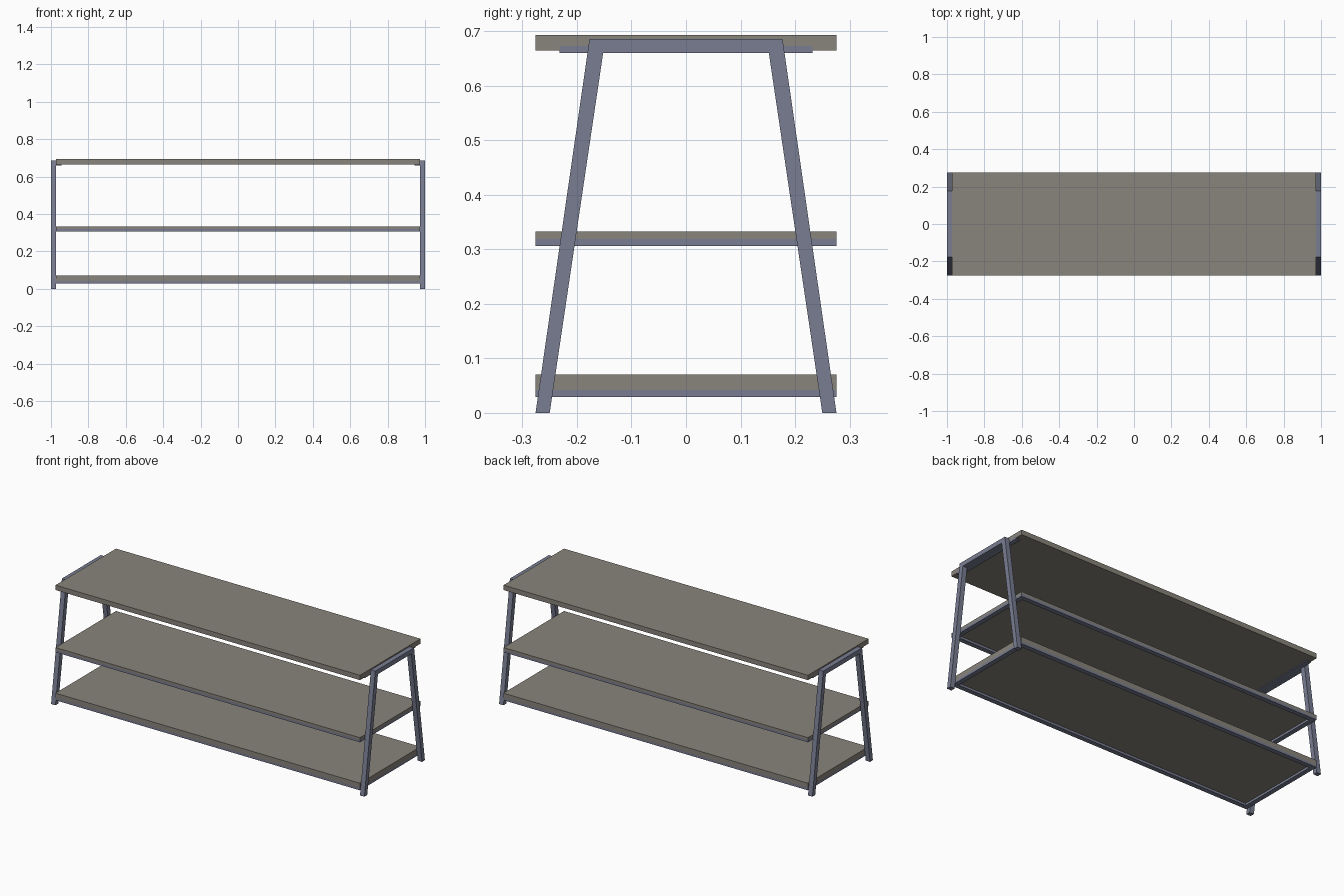
import bpy, bmesh

if "Cube" in bpy.data.objects:
    bpy.data.objects.remove(bpy.data.objects["Cube"])


def material(name, rgb):
    m = bpy.data.materials.new(name)
    m.diffuse_color = (*rgb, 1)
    m.use_nodes = True
    m.node_tree.nodes["Principled BSDF"].inputs["Base Color"].default_value = m.diffuse_color
    return m


WOOD = material("grey_wood", (0.25, 0.23, 0.20))
STEEL = material("blue_grey_steel", (0.19, 0.205, 0.285))


def finish(name, bm, mat):
    bmesh.ops.recalc_face_normals(bm, faces=bm.faces)
    me = bpy.data.meshes.new(name)
    bm.to_mesh(me)
    bm.free()
    me.materials.append(mat)
    ob = bpy.data.objects.new(name, me)
    bpy.context.collection.objects.link(ob)
    return ob


def box(name, x, y, z, mat):
    """Box from (min, max) ranges."""
    bm = bmesh.new()
    bmesh.ops.create_cube(bm, size=1)
    for v in bm.verts:
        v.co = [r[0] if c < 0 else r[1] for c, r in zip(v.co, (x, y, z))]
    return finish(name, bm, mat)


IN, OUT, DEPTH, BAR = 0.972, 1.0, 0.276, 0.027

# Splayed end frames: one half profile, mirrored and extruded in x
half = [(0.152, 0.66), (0.25, 0), (DEPTH, 0), (0.177, 0.686)]
profile = half + [(-y, z) for y, z in reversed(half)]
for side, s in (("left", -1), ("right", 1)):
    bm = bmesh.new()
    rings = [[bm.verts.new((s * x, y, z)) for y, z in profile] for x in (IN, OUT)]
    n = len(profile)
    for i in range(n):
        j = (i + 1) % n
        bm.faces.new((rings[0][i], rings[0][j], rings[1][j], rings[1][i]))
    # Caps: two legs and the top bar
    for r in rings:
        for ids in ((0, 1, 2, 3), (4, 5, 6, 7), (0, 3, 4, 7)):
            bm.faces.new([r[k] for k in ids])
    finish(side + "_end_frame", bm, STEEL)

    # Flat bracket under the top board
    box(side + "_top_bracket", sorted((s * IN, s * (IN - BAR))),
        (-0.232, 0.232), (0.66, 0.673), STEEL)

# Boards
for name, z in (("top_board", (0.665, 0.693)), ("middle_board", (0.319, 0.333)),
                ("bottom_board", (0.042, 0.07))):
    box(name, (-IN, IN), (-DEPTH, DEPTH), z, WOOD)

# Steel rails around the underside of the lower two boards
for shelf, z in (("middle", (0.306, 0.319)), ("bottom", (0.029, 0.042))):
    for side, s in (("front", -1), ("back", 1)):
        box(f"{shelf}_{side}_rail", (-IN, IN),
            sorted((s * DEPTH, s * (DEPTH - BAR))), z, STEEL)
    for side, s in (("left", -1), ("right", 1)):
        box(f"{shelf}_{side}_rail", sorted((s * IN, s * (IN - BAR))),
            (BAR - DEPTH, DEPTH - BAR), z, STEEL)
